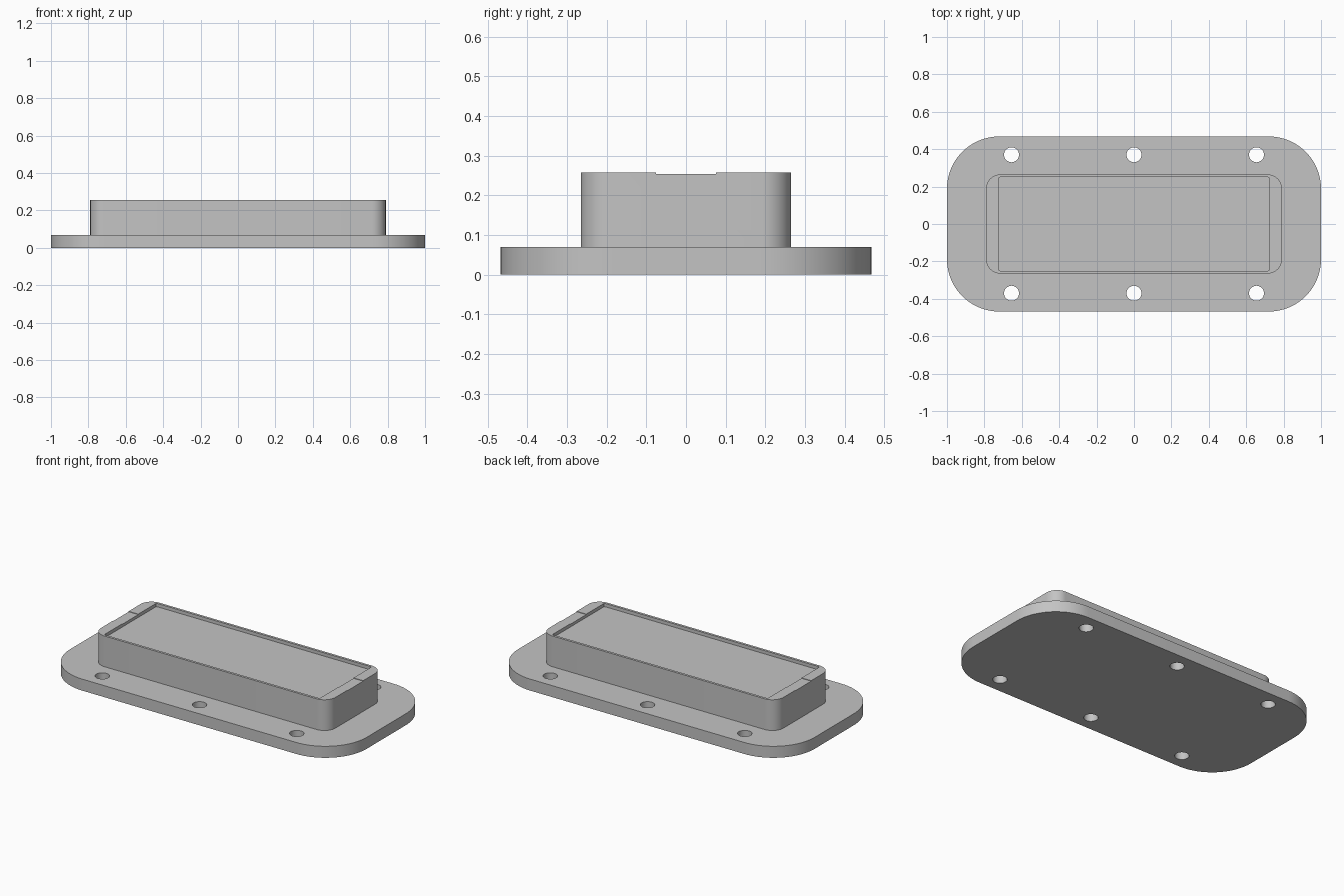
import bpy
import bmesh
from math import cos, sin, pi

cube = bpy.data.objects.get("Cube")
if cube:
    bpy.data.objects.remove(cube, do_unlink=True)

grey = bpy.data.materials.new("plain_grey")
grey.use_nodes = True
colour = (0.55, 0.55, 0.55, 1)
grey.diffuse_color = colour
grey.node_tree.nodes["Principled BSDF"].inputs["Base Color"].default_value = colour


def rounded_block(name, half_x, half_y, radius, z0, z1, centre=(0, 0), steps=12):
    """Rounded rectangle in plan, extruded from z0 to z1."""
    bm = bmesh.new()
    ring = []
    for quarter, (sx, sy) in enumerate([(1, 1), (-1, 1), (-1, -1), (1, -1)]):
        for i in range(steps + 1):
            a = (quarter + i / steps) * pi / 2
            ring.append(bm.verts.new((
                centre[0] + sx * (half_x - radius) + radius * cos(a),
                centre[1] + sy * (half_y - radius) + radius * sin(a), z0)))
    bmesh.ops.remove_doubles(bm, verts=ring, dist=0.0001)
    base = bm.faces.new([v for v in ring if v.is_valid])
    top = bmesh.ops.extrude_face_region(bm, geom=[base])
    for v in top["geom"]:
        if isinstance(v, bmesh.types.BMVert):
            v.co.z = z1
    bmesh.ops.recalc_face_normals(bm, faces=bm.faces)
    mesh = bpy.data.meshes.new(name)
    bm.to_mesh(mesh)
    bm.free()
    mesh.materials.append(grey)
    obj = bpy.data.objects.new(name, mesh)
    bpy.context.collection.objects.link(obj)
    return obj


def activate(obj):
    bpy.ops.object.select_all(action="DESELECT")
    obj.select_set(True)
    bpy.context.view_layer.objects.active = obj


def cut(target, cutter):
    """Subtract the cutter, then discard it."""
    cutter.hide_render = True
    mod = target.modifiers.new("cut", "BOOLEAN")
    mod.operation = "DIFFERENCE"
    mod.solver = "EXACT"
    mod.object = cutter
    activate(target)
    bpy.ops.object.modifier_apply(modifier=mod.name)
    bpy.data.objects.remove(cutter, do_unlink=True)


# Flange plate with two rows of bolt holes
plate = rounded_block("base_plate", 1.0, 0.468, 0.28, 0, 0.07, steps=20)
for x in (-0.655, 0, 0.655):
    for y in (-0.37, 0.37):
        cut(plate, rounded_block("hole_cutter", 0.04, 0.04, 0.04, -0.1, 0.2, (x, y), 8))

# Raised housing with a shallow tray and a faint notch in each end rim
housing = rounded_block("raised_housing", 0.79, 0.265, 0.075, 0.07, 0.257)
cut(housing, rounded_block("tray_cutter", 0.725, 0.25, 0.008, 0.237, 0.4, steps=3))
for x in (-0.8, 0.8):
    cut(housing, rounded_block("notch_cutter", 0.09, 0.076, 0.001, 0.254, 0.4, (x, 0), 1))

for obj in (plate, housing):
    activate(obj)
    bpy.ops.object.shade_smooth_by_angle(angle=pi / 6)
